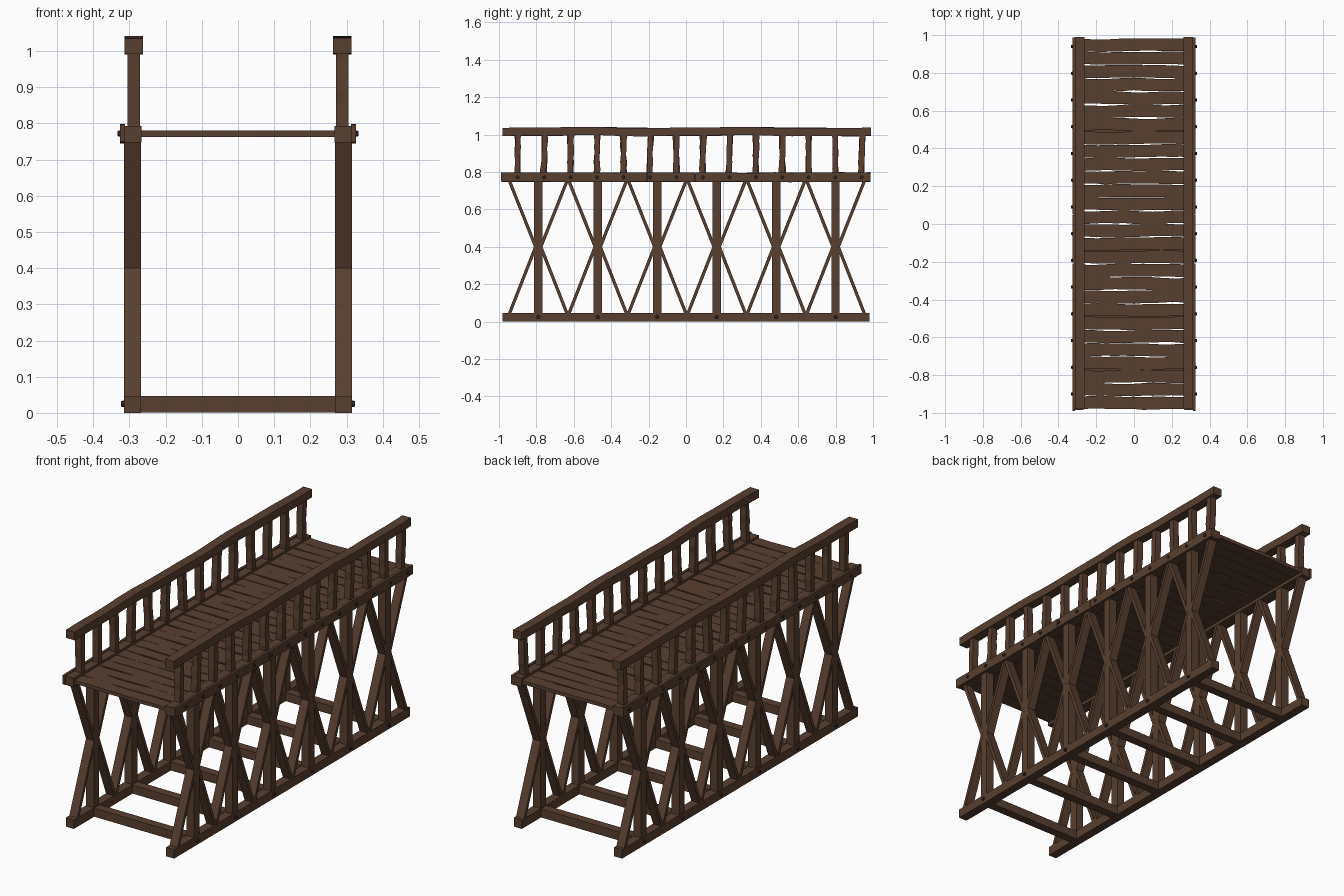
import bpy, bmesh, math, random
from mathutils import Vector, Matrix

if "Cube" in bpy.data.objects:
    bpy.data.objects.remove(bpy.data.objects["Cube"])

random.seed(7)

def mat(name, c):
    m = bpy.data.materials.new(name)
    m.diffuse_color = (*c, 1)
    m.use_nodes = True
    m.node_tree.nodes["Principled BSDF"].inputs["Base Color"].default_value = m.diffuse_color
    return m

WOOD = mat("dark brown wood", (0.098, 0.049, 0.029))
IRON = mat("dark bolt", (0.045, 0.026, 0.018))

def finish(name, bm, m=WOOD):
    bmesh.ops.recalc_face_normals(bm, faces=bm.faces)
    me = bpy.data.meshes.new(name)
    bm.to_mesh(me)
    bm.free()
    me.materials.append(m)
    ob = bpy.data.objects.new(name, me)
    bpy.context.collection.objects.link(ob)
    return ob

def beam(name, a, b, side, w, t, segs=1, jit=0.0, wave=None):
    """Beam from a to b: w wide along 'side', t thick across it, worn by jit."""
    a, b, side = Vector(a), Vector(b), Vector(side)
    up = (b - a).normalized().cross(side).normalized()
    bm = bmesh.new()
    rings = []
    for i in range(segs + 1):
        f = i / segs
        c = a.lerp(b, f)
        if wave:
            c += wave(f)
        ring = []
        for u, v in ((-1, -1), (1, -1), (1, 1), (-1, 1)):
            ring.append((u, v))
        e = (random.uniform(-jit, jit), random.uniform(-jit, jit))
        rings.append([bm.verts.new(c + side * (u * w / 2)
                                   + up * (v * t / 2 + e[0 if v < 0 else 1]))
                      for u, v in ring])
    for r, s in zip(rings, rings[1:]):
        for k in range(4):
            n = (k + 1) % 4
            bm.faces.new((r[k], r[n], s[n], s[k]))
    bm.faces.new(rings[0])
    bm.faces.new(rings[-1])
    return finish(name, bm)

def bolt(name, x, y, z, s):
    bm = bmesh.new()
    bmesh.ops.create_cone(bm, cap_ends=True, segments=8, radius1=0.011,
                          radius2=0.007, depth=0.014,
                          matrix=Matrix.Translation((x * s, y, z))
                          @ Matrix.Rotation(s * math.pi / 2, 4, 'Y'))
    finish(name, bm, IRON)

X = (1, 0, 0)
posts = [-0.79 + i * 0.318 for i in range(6)]
balusters = [-0.9 + i * 0.1415 for i in range(14)]

# Bottom cross beams
for y in posts:
    beam("bottom_cross_beam", (-0.29, y, 0.0235), (0.29, y, 0.0235),
         (0, 1, 0), 0.046, 0.045)

for s in (-1, 1):
    x = 0.2915 * s
    # Sill and upper stringer
    beam("sill", (x, -0.98, 0.0235), (x, 0.98, 0.0235), X, 0.047, 0.047)
    beam("stringer", (x, -0.985, 0.77), (x, 0.985, 0.77), X, 0.05, 0.046)
    # Outer fascia boards, in lengths butted together
    cuts = [-0.99, -0.205, 0.05, 0.99]
    for y0, y1 in zip(cuts, cuts[1:]):
        beam("fascia_board", (0.3195 * s, y0, 0.772), (0.3195 * s, y1 - 0.003, 0.772),
             X, 0.014, 0.050, max(3, int((y1 - y0) / 0.08)), 0.002)
    # Posts with diamond bracing
    for y in posts:
        beam("post", (x, y, 0.03), (x, y, 0.76), X, 0.045, 0.044)
        bolt("sill_bolt", 0.317, y, 0.025, s)
        for d in (-1, 1):
            for z in (0.035, 0.76):
                beam("brace", (x, y + d * 0.014, 0.40), (x, y + d * 0.157, z),
                     X, 0.046, 0.017)
    # Hand rail, gently warped
    ph = 0.6 * s
    beam("hand_rail", (0.288 * s, -0.98, 1.016), (0.288 * s, 0.99, 1.016), X, 0.05, 0.043,
         28, 0.0006,
         lambda f: Vector((0, 0, 0.003 * math.sin(f * 14 - 1.5 + ph)
                           + 0.0015 * math.sin(f * 31))))
    # Balusters and bolts
    for y in balusters:
        lean = random.uniform(-0.006, 0.006)
        beam("baluster", (0.288 * s, y - lean, 0.78), (0.288 * s, y + lean, 1.005),
             X, 0.035, 0.030, 6, 0.0025)
        bolt("fascia_bolt", 0.326, y, 0.772, s)

# Deck planks with worn edges
pitch = 1.965 / 28
for i in range(28):
    y = -0.982 + pitch * (i + 0.5)
    p1, p2 = random.uniform(0, 6), random.uniform(0, 6)
    tilt = random.uniform(-0.002, 0.002)
    bm = bmesh.new()
    rows = []
    n = 12
    for k in range(n + 1):
        px = -0.295 + 0.59 * k / n
        mid = 0.0022 * math.sin(px * 14 + p1) + tilt * px / 0.29
        lo = y - pitch * 0.47 + mid + random.uniform(-0.002, 0.002)
        hi = y + pitch * 0.47 + mid + 0.002 * math.sin(px * 22 + p2)
        rows.append([bm.verts.new((px, yy, zz)) for yy, zz in
                     ((lo, 0.763), (hi, 0.763), (hi, 0.781), (lo, 0.781))])
    for r, q in zip(rows, rows[1:]):
        for k in range(4):
            m = (k + 1) % 4
            bm.faces.new((r[k], r[m], q[m], q[k]))
    bm.faces.new(rows[0])
    bm.faces.new(rows[-1])
    finish("deck_plank", bm)
